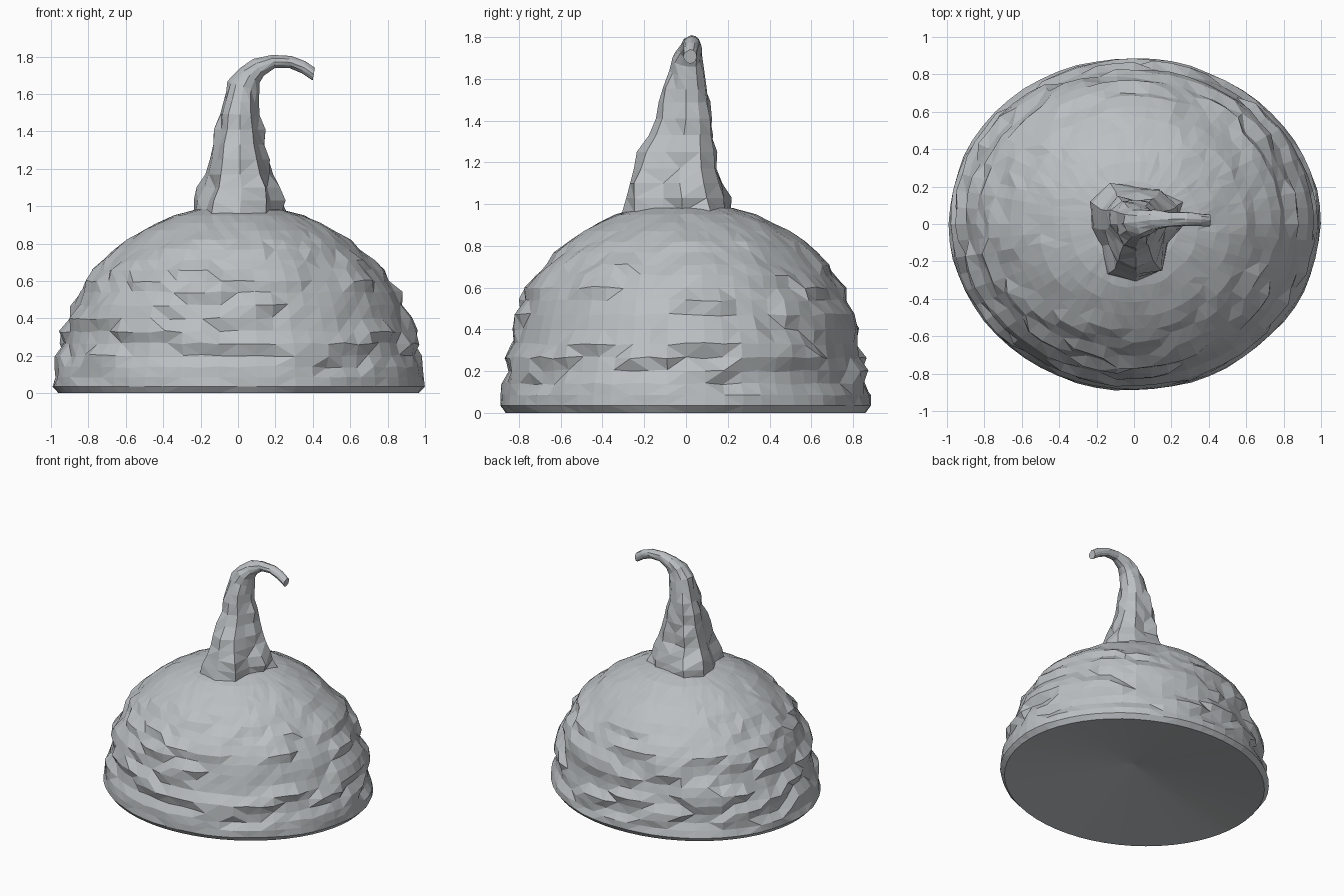
import bpy, bmesh, math, random
from mathutils import Vector

if "Cube" in bpy.data.objects:
    bpy.data.objects.remove(bpy.data.objects["Cube"])

random.seed(11)

grey = bpy.data.materials.new("pale grey")
grey.diffuse_color = (0.5, 0.525, 0.54, 1)
grey.use_nodes = True
grey.node_tree.nodes["Principled BSDF"].inputs["Base Color"].default_value = grey.diffuse_color


def loft(name, rings, start, end):
    """Skin a list of closed rings and fan-close both ends."""
    bm = bmesh.new()
    loops = [[bm.verts.new(p) for p in ring] for ring in rings]
    n = len(loops[0])
    for a, b in zip(loops, loops[1:]):
        for j in range(n):
            k = (j + 1) % n
            bm.faces.new((a[j], a[k], b[k], b[j]))
    for loop, point in ((loops[0], start), (loops[-1], end)):
        c = bm.verts.new(point)
        for j in range(n):
            bm.faces.new((loop[j], loop[(j + 1) % n], c))
    bmesh.ops.recalc_face_normals(bm, faces=bm.faces)
    bmesh.ops.triangulate(bm, faces=bm.faces)
    mesh = bpy.data.meshes.new(name)
    bm.to_mesh(mesh)
    bm.free()
    mesh.materials.append(grey)
    obj = bpy.data.objects.new(name, mesh)
    bpy.context.collection.objects.link(obj)
    return obj


# Scaly dome: (height, radius, scale relief)
profile = [(0, .963, 0), (.035, .993, .003), (.085, .983, .006), (.14, .965, .016),
           (.20, .963, .017), (.265, .95, .017), (.33, .937, .017), (.40, .912, .017),
           (.47, .888, .017), (.54, .857, .016), (.60, .817, .015), (.66, .768, .013),
           (.71, .718, .011), (.77, .655, .009), (.82, .592, .007), (.87, .512, .006),
           (.91, .435, .005), (.95, .345, .004), (.98, .235, .002), (.99, .12, 0)]
N = 60
rings = []
for i, (z, r, amp) in enumerate(profile):
    squash = 0.895 + 0.085 * max(0, (z - .4) / .6)
    # brick-like scales three segments wide, with some flipped at random
    scales = [(1 if (k + i) % 2 else -1) * random.choice((1, 1, 1, -1))
              for k in range(N // 3)]
    shift = 3 * (i // 2) // 2
    ring = []
    for j in range(N):
        a = 2 * math.pi * j / N
        bump = amp * (scales[((j + shift) % N) // 3] + random.uniform(-.4, .4))
        rr = r + bump + .004 * math.sin(3 * a + 1)
        dz = random.uniform(-.4, .4) * amp if i > 1 else 0
        ring.append((rr * math.cos(a), rr * squash * math.sin(a), z + dz))
    rings.append(ring)
# underside is a shallow hollow cone
loft("acorn_cap", rings, (0, 0, .15), (0, 0, .99))

# Hooked stem: (x, y, z, half width in bend plane, half depth, tilt, lobing)
sections = [(.01, -.02, .96, .265, .25, 0, 1), (.015, -.02, 1.03, .255, .245, 0, 1),
            (.02, -.03, 1.10, .235, .235, 0, 1), (.01, -.03, 1.17, .20, .20, 0, .9),
            (.01, -.025, 1.25, .17, .18, 0, .8), (.01, -.01, 1.33, .15, .155, 0, .7),
            (.01, 0, 1.41, .138, .135, 0, .6), (.01, 0, 1.49, .112, .12, 2, .5),
            (.015, 0, 1.56, .095, .105, 6, .4), (.03, .005, 1.64, .087, .085, 18, .3),
            (.062, .01, 1.70, .07, .07, 38, .3), (.11, .02, 1.742, .052, .055, 58, .2),
            (.19, .025, 1.772, .037, .04, 80, .2), (.28, .028, 1.769, .034, .036, 98, .2),
            (.35, .025, 1.742, .034, .033, 108, .2), (.405, .02, 1.705, .036, .031, 100, .2)]
# Three-lobed base outline, one radius per 30 degrees
lobes = [.86, 1.06, .98, .82, 1.08, 1.14, .9, .78, 1.08, 1.1, 1.0, .7]
rings = []
for x, y, z, w, d, tilt, lobe in sections:
    t = math.radians(tilt)
    across = Vector((math.cos(t), 0, -math.sin(t)))
    ring = []
    for j, l in enumerate(lobes):
        a = math.radians(30 * j)
        f = 1 + (l - 1) * lobe + random.uniform(-.09, .09)
        p = Vector((x, y, z)) + across * (w * f * math.cos(a))
        p.y += d * f * math.sin(a)
        ring.append(p)
    rings.append(ring)
loft("stem", rings, (.01, -.02, .96), (.405, .02, 1.705))
